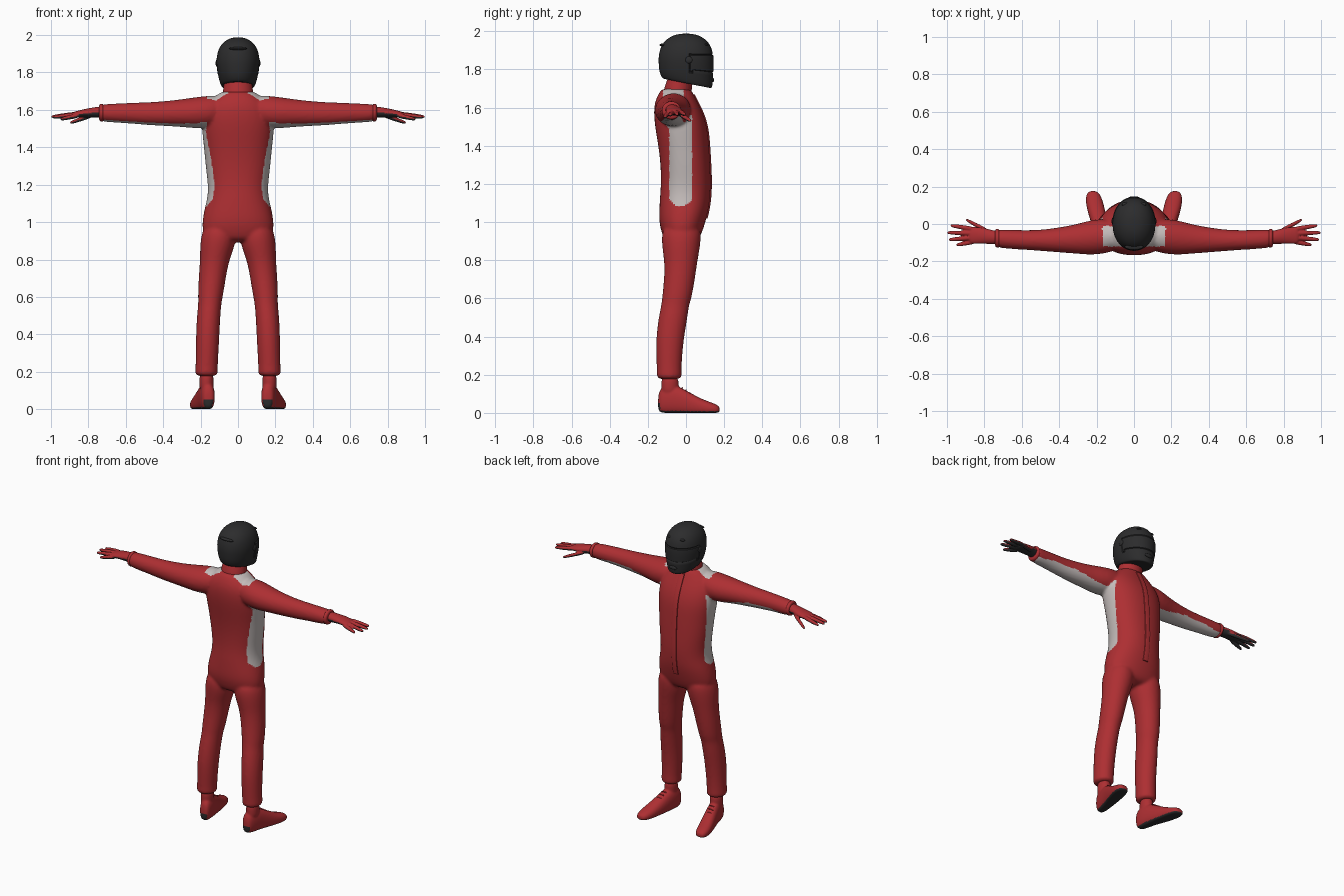
import bpy, bmesh, math
from mathutils import Vector
from mathutils.bvhtree import BVHTree

if "Cube" in bpy.data.objects:
    bpy.data.objects.remove(bpy.data.objects["Cube"])


def material(name, rgb):
    m = bpy.data.materials.new(name)
    m.use_nodes = True
    m.diffuse_color = (*rgb, 1)
    m.node_tree.nodes["Principled BSDF"].inputs["Base Color"].default_value = (*rgb, 1)
    return m


RED = material("racing red", (0.42, 0.028, 0.032))
GREY = material("pale grey", (0.55, 0.5, 0.49))
BLACK = material("helmet black", (0.025, 0.025, 0.026))


def loft(bm, axis, rows, side=1, segs=24, power=2.0):
    """Closed tube of oval rings; a row is (position on axis, two centres, two radii)."""
    rings = []
    for t, c1, c2, r1, r2 in rows:
        ring = []
        for i in range(segs):
            a = math.tau * i / segs
            c, s = math.cos(a), math.sin(a)
            u = c1 + r1 * math.copysign(abs(c) ** (2 / power), c)
            v = c2 + r2 * math.copysign(abs(s) ** (2 / power), s)
            x, y, z = {"x": (t, u, v), "y": (u, t, v), "z": (u, v, t)}[axis]
            ring.append(bm.verts.new((x * side, y, z)))
        rings.append(ring)
    for a, b in zip(rings, rings[1:]):
        for i in range(segs):
            j = (i + 1) % segs
            bm.faces.new((a[i], a[j], b[j], b[i]))
    bm.faces.new(rings[0])
    bm.faces.new(rings[-1])


def finish(bm, name, mats, voxel=0, rule=None, levels=2):
    """Make an object, bake its smoothing, then colour faces by rule."""
    bmesh.ops.recalc_face_normals(bm, faces=bm.faces)
    me = bpy.data.meshes.new(name)
    bm.to_mesh(me)
    bm.free()
    ob = bpy.data.objects.new(name, me)
    bpy.context.collection.objects.link(ob)
    if levels:
        ob.modifiers.new("round", "SUBSURF").levels = levels
    if voxel:
        r = ob.modifiers.new("fuse", "REMESH")
        r.mode, r.voxel_size = "VOXEL", voxel
        s = ob.modifiers.new("soften", "SMOOTH")
        s.factor, s.iterations = 0.5, 5
    deps = bpy.context.evaluated_depsgraph_get()
    baked = bpy.data.meshes.new_from_object(ob.evaluated_get(deps))
    ob.modifiers.clear()
    ob.data = baked
    baked.materials.clear()
    for m in mats:
        baked.materials.append(m)
    for p in baked.polygons:
        p.material_index = int(bool(rule and rule(p.center, p.normal)))
    baked.shade_smooth()
    baked.set_sharp_from_angle(angle=math.radians(45))
    return ob


# Suit: torso, arms and legs fused into one skin
torso = [(0.89, 0, -.025, .15, .08), (0.94, 0, -.022, .19, .105), (1.0, 0, -.02, .192, .122),
         (1.07, 0, -.01, .18, .13), (1.13, 0, -.005, .163, .132), (1.2, 0, 0, .16, .131),
         (1.3, 0, -.003, .174, .13), (1.4, 0, -.012, .182, .133), (1.5, 0, -.025, .195, .138),
         (1.58, 0, -.042, .19, .128), (1.64, 0, -.054, .16, .108), (1.69, 0, -.052, .1, .082),
         (1.7, 0, -.05, .08, .07)]
arm = [(.06, -.06, 1.6, .08, .085), (.2, -.068, 1.585, .1, .088), (.3, -.08, 1.583, .08, .074),
       (.4, -.085, 1.58, .067, .066), (.5, -.088, 1.58, .056, .06), (.6, -.085, 1.583, .052, .054),
       (.7, -.08, 1.583, .051, .049), (.725, -.078, 1.584, .047, .045), (.74, -.076, 1.585, .04, .038)]
leg = [(1.0, .1, -.02, .08, .1), (.9, .104, -.026, .1, .106), (.8, .125, -.026, .078, .087),
       (.7, .138, -.034, .073, .081), (.6, .148, -.048, .067, .078), (.57, .15, -.056, .062, .073),
       (.5, .157, -.068, .063, .076), (.4, .162, -.083, .063, .074), (.3, .165, -.088, .061, .068),
       (.22, .168, -.088, .059, .065), (.195, .168, -.088, .062, .067), (.175, .168, -.088, .055, .06)]


def pale_panel(c, n):
    x = abs(c.x)
    yoke = .05 < x < .17 and -.12 < c.y < -.01 and c.z > 1.64 and n.z > .3
    flank = x > .1 and c.z < 1.56 and abs(n.x) > .3 and c.z > 1.08 + 12 * (c.y + .028) ** 2 \
        and abs(c.y + .028) < .06
    sleeve = .17 < x < .72 and c.z > 1.45 and n.z < -.25 and abs(c.y + .075) < .075 - .06 * x
    return yoke or flank or sleeve


bm = bmesh.new()
loft(bm, "z", torso, segs=32, power=2.2)
for s in (1, -1):
    loft(bm, "x", arm, s)
    loft(bm, "z", leg, s)
suit = finish(bm, "suit", [RED, GREY], voxel=.009, rule=pale_panel)

# Zip flap laid on the chest
skin = BVHTree.FromPolygons([v.co for v in suit.data.vertices],
                            [tuple(p.vertices) for p in suit.data.polygons])
flap = []
for i in range(24):
    z = 1.02 + .65 * i / 23
    hit = skin.ray_cast(Vector((0, 1, z)), Vector((0, -1, 0)))[0]
    flap.append((z, 0, hit.y, .018, .007))
bm = bmesh.new()
loft(bm, "z", flap, segs=16, power=5)
finish(bm, "zip_flap", [RED], levels=0)

# Collar
bm = bmesh.new()
loft(bm, "z", [(1.66, 0, -.047, .085, .076), (1.7, 0, -.042, .081, .073), (1.73, 0, -.035, .077, .07),
               (1.765, 0, -.025, .074, .067), (1.78, 0, -.02, .07, .064)])
finish(bm, "collar", [RED])

# Gloves: palm, thumb and four fingers fused, dark on the underside
palm = [(.72, -.074, 1.588, .036, .032), (.76, -.07, 1.587, .037, .029), (.81, -.062, 1.583, .044, .024),
        (.86, -.06, 1.577, .046, .018), (.885, -.06, 1.575, .042, .013)]
digits = {  # base (x, y, z), tip (x, y, z)
    "thumb": ((.77, -.045, 1.575), (.9, .024, 1.53)),
    "index": ((.85, -.028, 1.58), (.982, -.008, 1.563)),
    "middle": ((.85, -.05, 1.58), (1.0, -.046, 1.563)),
    "ring": ((.85, -.072, 1.577), (.992, -.084, 1.56)),
    "little": ((.84, -.092, 1.573), (.95, -.112, 1.55)),
}
for s, label in ((1, "left"), (-1, "right")):
    bm = bmesh.new()
    loft(bm, "x", palm, s)
    for base, tip in digits.values():
        a, b = Vector(base), Vector(tip)
        rows = [(*a.lerp(b, t), r, r) for t, r in ((0, .014), (.5, .013), (.9, .0105), (1, .006))]
        loft(bm, "x", rows, s, segs=12)
    finish(bm, label + "_glove", [RED, BLACK], voxel=.004, rule=lambda c, n: n.z < -.05)

    # Cuff band at the wrist
    bm = bmesh.new()
    loft(bm, "x", [(.718, -.077, 1.585, .044, .042), (.724, -.077, 1.585, .052, .049),
                   (.738, -.076, 1.586, .05, .047), (.744, -.075, 1.586, .04, .037)], s)
    finish(bm, label + "_cuff", [RED])

# Shoes: toes turned out, flat dark sole and heel patch
shoe = [(-.147, .158, .05, .018, .035), (-.135, .158, .065, .034, .07), (-.085, .165, .07, .042, .08),
        (-.04, .173, .065, .043, .076), (.02, .188, .045, .046, .062), (.08, .204, .03, .048, .044),
        (.13, .214, .022, .046, .034), (.165, .219, .018, .034, .024), (.177, .22, .016, .018, .014)]
ankle = [(.09, .168, -.085, .038, .045), (.14, .169, -.083, .038, .046), (.2, .168, -.085, .039, .046)]
for s, label in ((1, "left"), (-1, "right")):
    bm = bmesh.new()
    loft(bm, "y", shoe, s, power=2.3)
    loft(bm, "z", ankle, s)
    for v in bm.verts:
        v.co.z = max(v.co.z, 0)
    finish(bm, label + "_shoe", [RED, BLACK], voxel=.006,
           rule=lambda c, n: n.z < -.5 or c.z < .008 or (n.y < -.6 and c.z < .05))

    # Laces across the instep
    bm = bmesh.new()
    for i in range(5):
        t = i / 4
        y, z, x = -.02 + .08 * t, .133 - .052 * t, .178 + .021 * t
        loft(bm, "x", [(x - .022, y, z - .006, .004, .004), (x, y, z, .004, .004),
                       (x + .022, y, z - .006, .004, .004)], s, segs=8)
    finish(bm, label + "_laces", [RED], levels=1)

# Helmet shell, lower in front at the chin
bm = bmesh.new()
loft(bm, "z", [(1.732, 0, .005, .06, .1), (1.725, 0, .007, .084, .124), (1.735, 0, .005, .093, .134),
               (1.77, 0, 0, .104, .141), (1.82, 0, 0, .113, .144), (1.87, 0, 0, .117, .145),
               (1.92, 0, 0, .107, .133), (1.955, 0, 0, .087, .108), (1.98, 0, 0, .052, .066),
               (1.988, 0, 0, .02, .025)], segs=32, power=2.1)
for v in bm.verts:
    v.co.z -= .2 * v.co.y * min(max((1.87 - v.co.z) / .14, 0), 1)
helmet = finish(bm, "helmet", [BLACK])

# Visor raised from the shell
bm = bmesh.new()
bm.from_mesh(helmet.data)
visor = [f for f in bm.faces if f.calc_center_median().y > .015
         and 1.785 < f.calc_center_median().z < 1.885]
bmesh.ops.inset_region(bm, faces=visor, thickness=.005, depth=-.004)
bmesh.ops.inset_region(bm, faces=visor, thickness=.004, depth=.006)
bm.to_mesh(helmet.data)
bm.free()
helmet.data.set_sharp_from_angle(angle=math.radians(40))


def pod(name, place, size):
    bm = bmesh.new()
    bmesh.ops.create_uvsphere(bm, u_segments=20, v_segments=12, radius=1)
    for v in bm.verts:
        v.co = Vector(a * b for a, b in zip(v.co, size)) + Vector(place)
    finish(bm, name, [BLACK], levels=0)


# Helmet fittings: rear air vent, visor pivots, chin vent and brow vents
pod("rear_vent", (0, -.122, 1.928), (.05, .016, .008))
pod("chin_vent", (0, .14, 1.745), (.03, .008, .012))
for s, label in ((1, "left"), (-1, "right")):
    pod(label + "_visor_pivot", (.114 * s, .015, 1.85), (.006, .018, .018))
    pod(label + "_brow_vent", (.045 * s, .105, 1.93), (.02, .012, .007))
